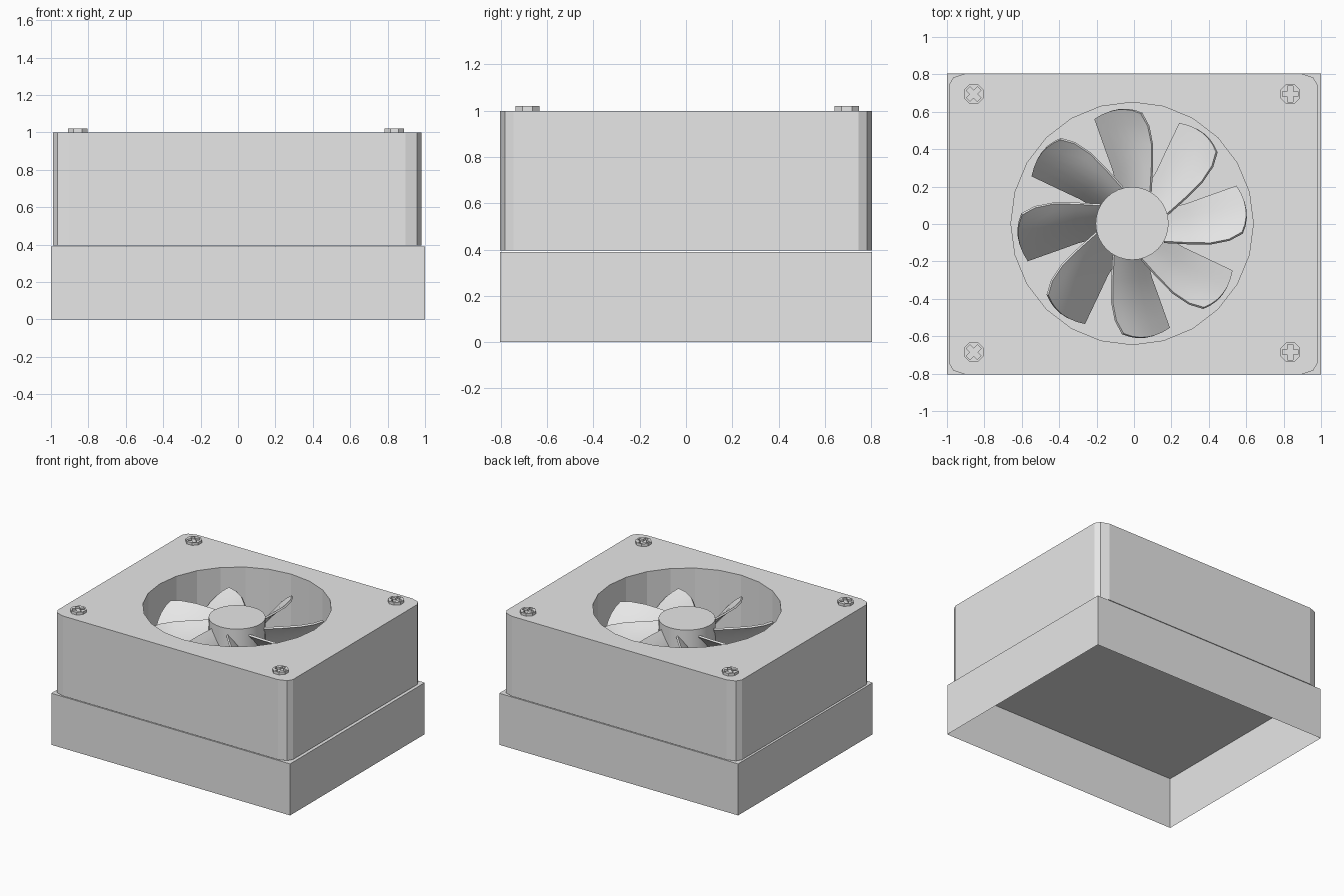
import bpy, bmesh, math
from mathutils import Matrix, Vector

if "Cube" in bpy.data.objects:
    bpy.data.objects.remove(bpy.data.objects["Cube"])

grey = bpy.data.materials.new("light_grey")
grey.diffuse_color = (0.8, 0.8, 0.8, 1)
grey.use_nodes = True
grey.node_tree.nodes["Principled BSDF"].inputs["Base Color"].default_value = grey.diffuse_color


def add_object(name, bm):
    me = bpy.data.meshes.new(name)
    bm.to_mesh(me)
    bm.free()
    me.materials.append(grey)
    ob = bpy.data.objects.new(name, me)
    bpy.context.collection.objects.link(ob)
    return ob


def apply_modifier(ob, mod):
    bpy.ops.object.select_all(action='DESELECT')
    ob.select_set(True)
    bpy.context.view_layer.objects.active = ob
    bpy.ops.object.modifier_apply(modifier=mod.name)


def cylinder(bm, r, z0, z1, sides, matrix):
    m = matrix @ Matrix.Translation((0, 0, (z0 + z1) / 2))
    bmesh.ops.create_cone(bm, cap_ends=True, segments=sides, radius1=r,
                          radius2=r, depth=z1 - z0, matrix=m)


CX, CY = -0.01, 0.003      # fan axis
BASE_TOP, BODY_BOTTOM, BODY_TOP = 0.39, 0.395, 1.0

# Base tray, open underneath
bm = bmesh.new()
bmesh.ops.create_cube(bm, size=1, matrix=Matrix.Translation((0, 0, BASE_TOP / 2))
                      @ Matrix.Diagonal((2.0, 1.61, BASE_TOP, 1)))
bottom = [f for f in bm.faces if f.normal.z < -0.5]
bmesh.ops.delete(bm, geom=bottom, context='FACES_ONLY')
add_object("base_tray", bm)

# Housing: rounded-corner block with a round well
corner = [(0.985, 0.745), (0.962, 0.783), (0.90, 0.804)]
outline = []
for sx, sy in ((1, 1), (-1, 1), (-1, -1), (1, -1)):
    pts = [(x * sx - 0.004, y * sy) for x, y in corner]
    outline += pts if sx * sy > 0 else pts[::-1]
well = [(CX + 0.648 * math.cos(math.tau * i / 24),
         CY + 0.648 * math.sin(math.tau * i / 24)) for i in range(24)]
bm = bmesh.new()
caps = {BODY_BOTTOM: [], BODY_TOP: []}
for loop in (outline, well):
    rings = {z: [bm.verts.new((x, y, z)) for x, y in loop] for z in caps}
    n = len(loop)
    for z, ring in rings.items():
        caps[z] += [bm.edges.new((ring[i], ring[(i + 1) % n])) for i in range(n)]
    lo, hi = rings[BODY_BOTTOM], rings[BODY_TOP]
    for i in range(n):
        j = (i + 1) % n
        bm.faces.new((lo[i], lo[j], hi[j], hi[i]))
for edges in caps.values():
    bmesh.ops.triangle_fill(bm, use_beauty=True, edges=edges)
bmesh.ops.recalc_face_normals(bm, faces=bm.faces)
add_object("housing", bm)

# Fan hub
bm = bmesh.new()
cylinder(bm, 0.195, BODY_BOTTOM, 0.922, 32, Matrix.Translation((CX, CY, 0)))
hub = add_object("fan_hub", bm)

# Fan blades: (radius, upper edge, lower edge) stations, pitched and swept
stations = [(0.17, 0.17, -0.10, 0.07), (0.30, 0.29, -0.107, 0.10),
            (0.42, 0.40, -0.108, 0.14), (0.52, 0.49, -0.088, 0.172),
            (0.59, 0.56, -0.05, 0.197)]
COLS = 6
bm = bmesh.new()
for k in range(8):
    rot = Matrix.Translation((CX, CY, 0)) @ Matrix.Rotation(math.tau * k / 8, 4, 'Z')
    grid = []
    for s, (r0, r1, t0, t1) in enumerate(stations):
        row = []
        for c in range(COLS + 1):
            u = c / COLS
            bulge = 0.035 * 4 * u * (1 - u) * s / 4
            r = r0 + (r1 - r0) * u + bulge
            z = 0.87 - 0.28 * u + 0.03 * math.sin(math.pi * u)
            row.append(bm.verts.new(rot @ Vector((r, t0 + (t1 - t0) * u, z))))
        grid.append(row)
    for a, b in zip(grid, grid[1:]):
        for c in range(COLS):
            bm.faces.new((a[c], b[c], b[c + 1], a[c + 1]))
blades = add_object("fan_blades", bm)
mod = blades.modifiers.new("thickness", 'SOLIDIFY')
mod.thickness = 0.014
mod.offset = 0
apply_modifier(blades, mod)
for ob in (hub, blades):
    bpy.ops.object.select_all(action='DESELECT')
    ob.select_set(True)
    bpy.context.view_layer.objects.active = ob
    bpy.ops.object.shade_smooth_by_angle(angle=math.radians(40))

# Corner screws with cross recesses
for label, x, y, turn in (("back_left", -0.857, 0.695, 45), ("back_right", 0.836, 0.695, 0),
                          ("front_left", -0.857, -0.685, 45), ("front_right", 0.836, -0.685, 0)):
    place = Matrix.Translation((x, y, 0)) @ Matrix.Rotation(math.radians(turn), 4, 'Z')
    bm = bmesh.new()
    cylinder(bm, 0.057, 0.98, 1.02, 8, place @ Matrix.Rotation(math.pi / 8, 4, 'Z'))
    screw = add_object("screw_" + label, bm)
    # Plus-shaped cutter
    a, b = 0.014, 0.042
    plus = [(b, -a), (b, a), (a, a), (a, b), (-a, b), (-a, a),
            (-b, a), (-b, -a), (-a, -a), (-a, -b), (a, -b), (a, -a)]
    bm = bmesh.new()
    face = bm.faces.new([bm.verts.new(place @ Vector((px, py, 1.004))) for px, py in plus])
    top = bmesh.ops.extrude_face_region(bm, geom=[face])["geom"]
    bmesh.ops.translate(bm, vec=(0, 0, 0.05),
                        verts=[g for g in top if isinstance(g, bmesh.types.BMVert)])
    bmesh.ops.recalc_face_normals(bm, faces=bm.faces)
    cutter = add_object("recess_cutter", bm)
    mod = screw.modifiers.new("recess", 'BOOLEAN')
    mod.operation = 'DIFFERENCE'
    mod.solver = 'EXACT'
    mod.object = cutter
    apply_modifier(screw, mod)
    bpy.data.objects.remove(cutter)
